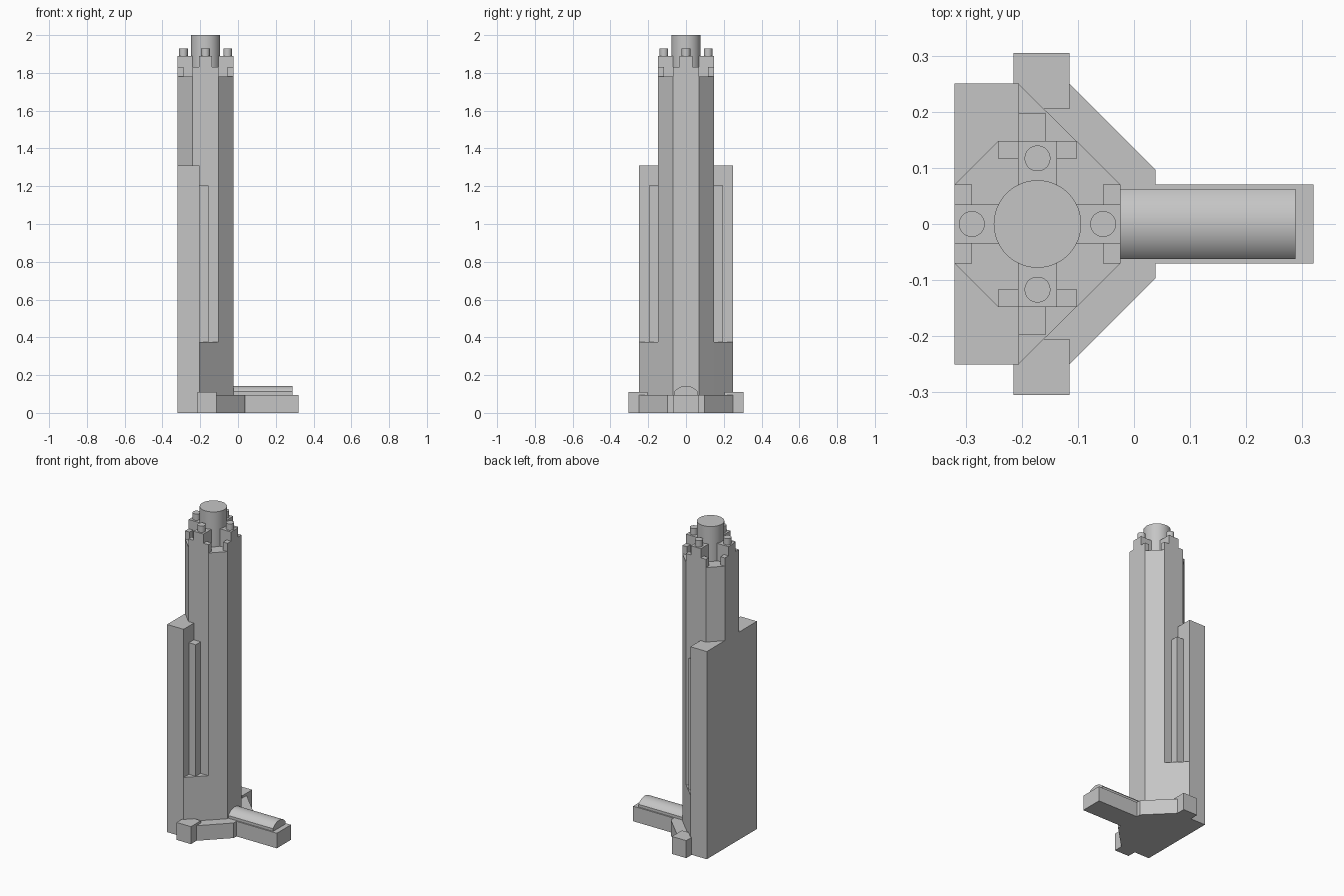
import bpy, bmesh
from math import asin, sin, cos, pi
from mathutils import Vector, Matrix

cube = bpy.data.objects.get("Cube")
if cube:
    bpy.data.objects.remove(cube, do_unlink=True)

GREY = (0.56, 0.56, 0.56, 1)
mat = bpy.data.materials.new("plain grey")
mat.use_nodes = True
mat.diffuse_color = GREY
mat.node_tree.nodes["Principled BSDF"].inputs["Base Color"].default_value = GREY

AXIS = -0.172      # x of the tower axis
R, H = 0.148, 0.07  # tower half width and half side


def finish(name, bm, smooth=False):
    bmesh.ops.recalc_face_normals(bm, faces=bm.faces)
    me = bpy.data.meshes.new(name)
    bm.to_mesh(me)
    bm.free()
    me.materials.append(mat)
    ob = bpy.data.objects.new(name, me)
    bpy.context.collection.objects.link(ob)
    if smooth:
        bpy.ops.object.select_all(action='DESELECT')
        ob.select_set(True)
        bpy.context.view_layer.objects.active = ob
        bpy.ops.object.shade_smooth_by_angle(angle=pi / 6)
    return ob


def prism(name, points, direction, smooth=False):
    """Extrude a closed outline of 3D points along a direction."""
    bm = bmesh.new()
    face = bm.faces.new([bm.verts.new(p) for p in points])
    ext = bmesh.ops.extrude_face_region(bm, geom=[face], use_keep_orig=True)
    bmesh.ops.translate(bm, vec=direction,
                        verts=[v for v in ext["geom"] if isinstance(v, bmesh.types.BMVert)])
    return finish(name, bm, smooth)


def upright(name, outline, z0, z1):
    return prism(name, [(x, y, z0) for x, y in outline], Vector((0, 0, z1 - z0)))


def box(name, x0, x1, y0, y1, z0, z1):
    return upright(name, [(x0, y0), (x1, y0), (x1, y1), (x0, y1)], z0, z1)


def cylinder(name, x, y, r, z0, z1):
    bm = bmesh.new()
    bmesh.ops.create_cone(bm, cap_ends=True, segments=48, radius1=r, radius2=r,
                          depth=z1 - z0,
                          matrix=Matrix.Translation((x, y, (z0 + z1) / 2)))
    return finish(name, bm, True)


def mirrored(half):
    """Complete an outline given on the +y side, from back to front."""
    return half + [(x, -y) for x, y in reversed(half)]


# Octagonal tower, back slab and flared lower body
upright("tower", mirrored([(AXIS - R, H), (AXIS - H, R), (AXIS + H, R), (AXIS + R, H)]), 0, 1.78)
box("back_slab", -0.32, -0.205, -0.25, 0.25, 0, 1.31)
upright("lower_body", mirrored([(-0.206, 0.25), (AXIS + R, H)]), 0, 0.375)

# Base plate with its long front arm
upright("base_plate", mirrored([(-0.32, 0.25), (-0.115, 0.25), (0.038, 0.097),
                                (0.038, 0.07), (0.32, 0.07)]), 0, 0.095)

# Side fins and foot blocks
for side, s in (("left", 1), ("right", -1)):
    box(side + "_fin", -0.206, -0.157, *sorted((s * 0.14, s * 0.197)), 0.37, 1.205)
    box(side + "_foot_block", -0.215, -0.115, *sorted((s * 0.205, s * 0.305)), 0, 0.11)

# Rounded cover on the arm: short walls under a shallow arch
half_w, spring, crest = 0.062, 0.112, 0.143
rise = crest - spring
rad = (half_w ** 2 + rise ** 2) / (2 * rise)
span = asin(half_w / rad)
steps = 20
arch = [(-0.024, rad * sin(a), crest - rad + rad * cos(a))
        for a in (span - 2 * span * i / steps for i in range(steps + 1))]
prism("arm_cover", [(-0.024, half_w, 0.09)] + arch + [(-0.024, -half_w, 0.09)],
      Vector((0.312, 0, 0)), True)

# Crown: four merlons with low shoulders and pegs, around a central drum
cylinder("central_drum", AXIS, 0, 0.078, 1.77, 2.0)
for i, side in enumerate(("front_arm", "left", "back", "right")):
    turn = Matrix.Translation((AXIS, 0, 0)) @ Matrix.Rotation(i * pi / 2, 4, 'Z')
    parts = [box(side + "_merlon", 0.068, R, -0.035, 0.035, 1.77, 1.89),
             box(side + "_shoulder_a", 0.117, R, 0.035, H, 1.77, 1.832),
             box(side + "_shoulder_b", 0.117, R, -H, -0.035, 1.77, 1.832),
             cylinder(side + "_peg", 0.117, 0, 0.023, 1.88, 1.93)]
    for ob in parts:
        ob.data.transform(turn)
